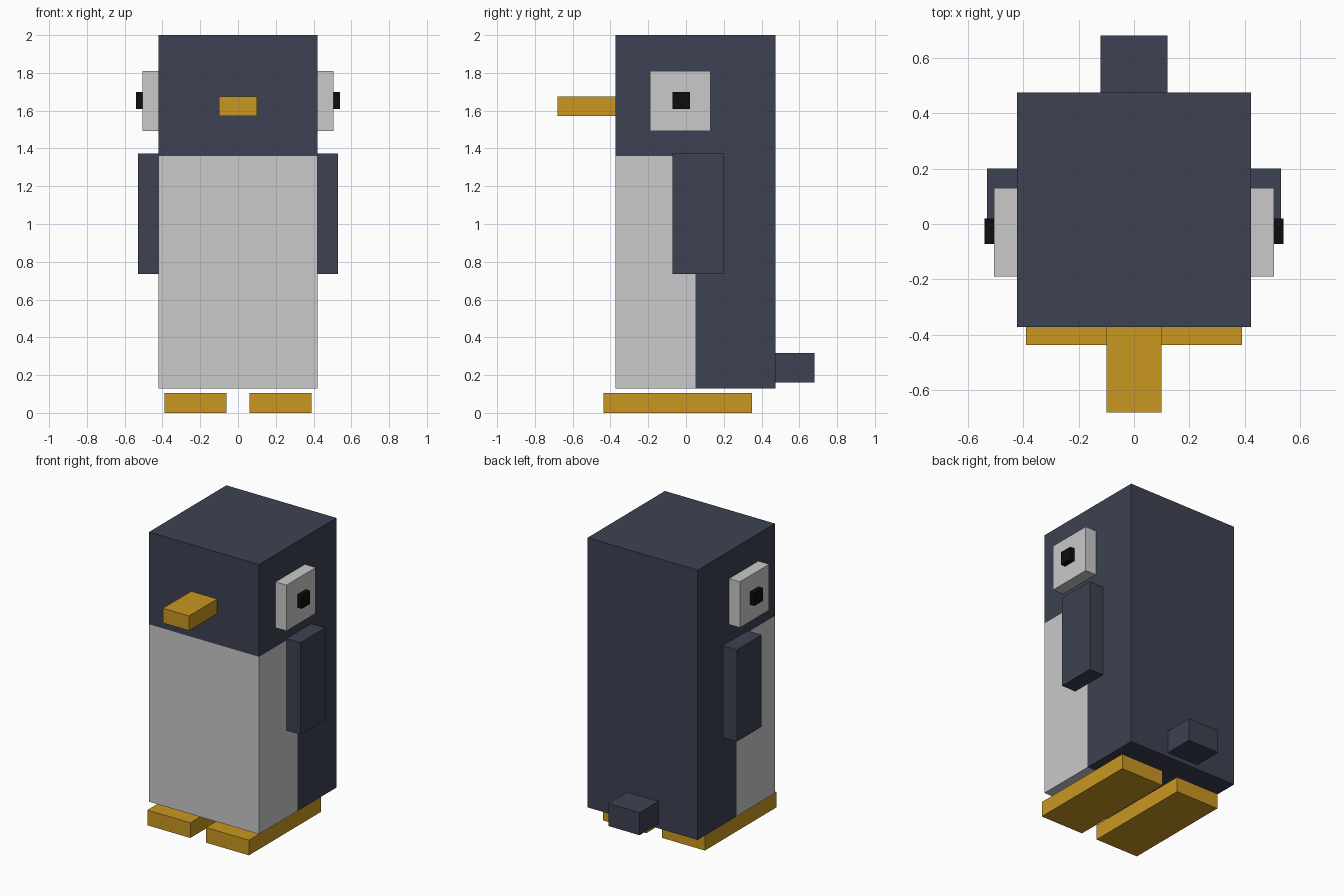
import bpy
import bmesh
from mathutils import Vector

if "Cube" in bpy.data.objects:
    bpy.data.objects.remove(bpy.data.objects["Cube"])


def material(name, rgb):
    m = bpy.data.materials.new(name)
    m.diffuse_color = (*rgb, 1)
    m.use_nodes = True
    m.node_tree.nodes["Principled BSDF"].inputs["Base Color"].default_value = m.diffuse_color
    return m


NAVY = material("navy", (0.047, 0.053, 0.085))
WHITE = material("soft white", (0.585, 0.585, 0.585))
ORANGE = material("orange", (0.585, 0.309, 0.0155))
BLACK = material("black", (0.004, 0.004, 0.004))


def box(name, x, y, z, *mats, cuts=(), rule=None):
    """Box from (min, max) ranges, optionally cut by planes and coloured by a rule."""
    bm = bmesh.new()
    bmesh.ops.create_cube(bm, size=1)
    for v in bm.verts:
        v.co = Vector([(lo + hi) / 2 + c * (hi - lo)
                       for c, (lo, hi) in zip(v.co, (x, y, z))])
    for co, normal in cuts:
        bmesh.ops.bisect_plane(bm, geom=bm.verts[:] + bm.edges[:] + bm.faces[:],
                               plane_co=co, plane_no=normal)
    if rule:
        for f in bm.faces:
            f.material_index = rule(f.calc_center_median())
    mesh = bpy.data.meshes.new(name)
    bm.to_mesh(mesh)
    bm.free()
    for m in mats:
        mesh.materials.append(m)
    obj = bpy.data.objects.new(name, mesh)
    bpy.context.collection.objects.link(obj)
    return obj


def pair(name, x, y, z, mat):
    """Matching boxes on the right and left sides."""
    box("right_" + name, x, y, z, mat)
    box("left_" + name, (-x[1], -x[0]), y, z, mat)


# Body with a white belly wrapping the lower front
BELLY_TOP, BELLY_BACK = 1.36, 0.05
box("body", (-0.422, 0.422), (-0.372, 0.475), (0.13, 2.0), NAVY, WHITE,
    cuts=[((0, 0, BELLY_TOP), (0, 0, 1)), ((0, BELLY_BACK, 0), (0, 1, 0))],
    rule=lambda c: int(c.z < BELLY_TOP and c.y < BELLY_BACK))

# Beak and tail
box("beak", (-0.1, 0.1), (-0.68, -0.372), (1.573, 1.675), ORANGE)
box("tail", (-0.12, 0.12), (0.475, 0.68), (0.16, 0.317), NAVY)

# Eyes, pupils, wings and feet
pair("eye", (0.422, 0.505), (-0.19, 0.13), (1.492, 1.81), WHITE)
pair("pupil", (0.505, 0.54), (-0.072, 0.02), (1.61, 1.7), BLACK)
pair("wing", (0.422, 0.53), (-0.072, 0.2), (0.735, 1.372), NAVY)
pair("foot", (0.06, 0.39), (-0.437, 0.35), (0.0, 0.105), ORANGE)
